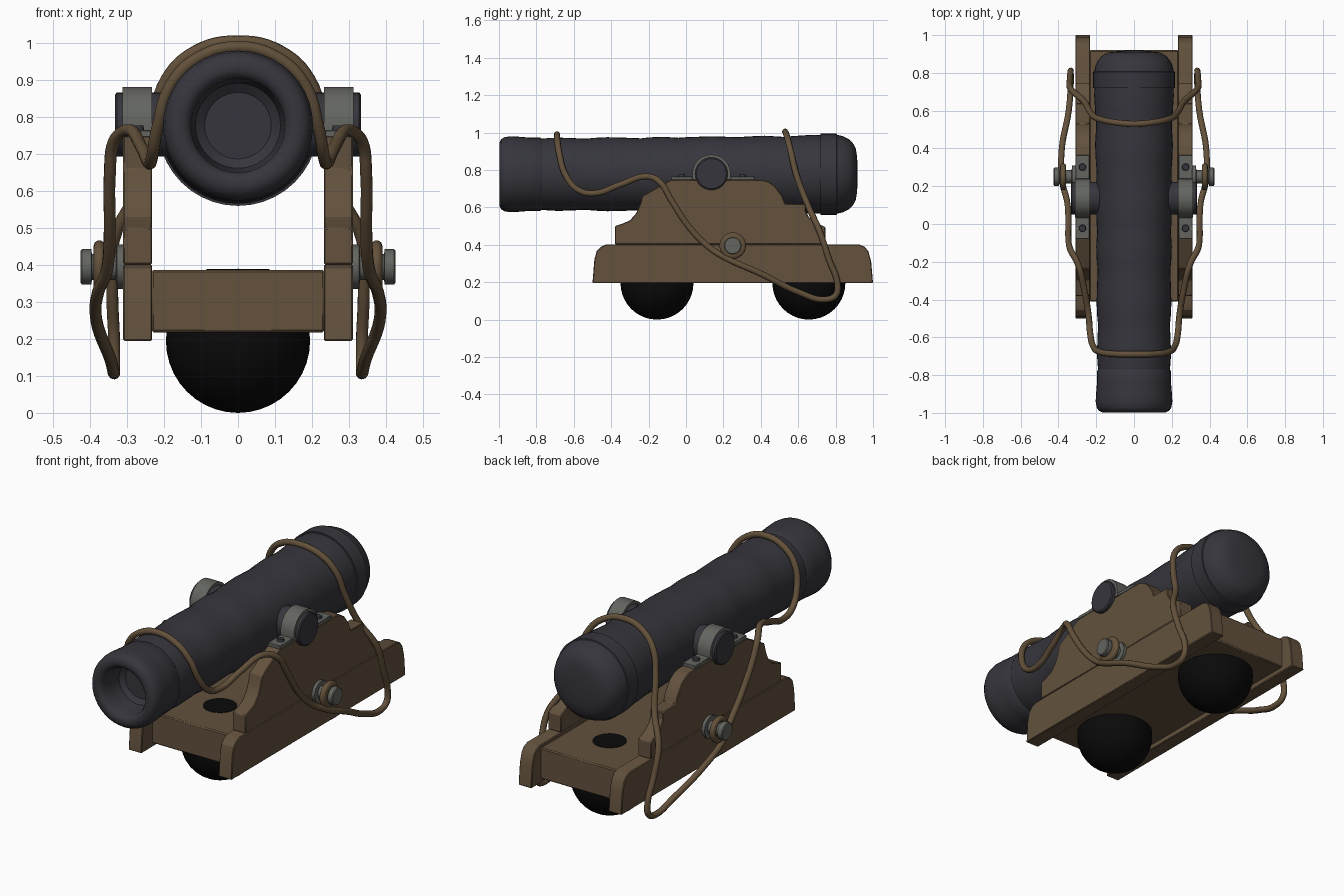
import bpy, bmesh, math
from mathutils import Matrix, Vector

if "Cube" in bpy.data.objects:
    bpy.data.objects.remove(bpy.data.objects["Cube"])


def material(name, col):
    m = bpy.data.materials.new(name)
    m.diffuse_color = (*col, 1)
    m.use_nodes = True
    m.node_tree.nodes["Principled BSDF"].inputs["Base Color"].default_value = m.diffuse_color
    return m


IRON = material("dark iron", (0.036, 0.036, 0.046))
WOOD = material("brown wood", (0.125, 0.083, 0.047))
ROPE = material("rope brown", (0.125, 0.082, 0.043))
STEEL = material("grey metal", (0.125, 0.13, 0.115))
BLACK = material("black", (0.003, 0.003, 0.003))


def finish(bm, name, mat, smooth=True, angle=35, bevel=0):
    bmesh.ops.recalc_face_normals(bm, faces=bm.faces[:])
    me = bpy.data.meshes.new(name)
    bm.to_mesh(me)
    bm.free()
    ob = bpy.data.objects.new(name, me)
    bpy.context.collection.objects.link(ob)
    me.materials.append(mat)
    if bevel:
        b = ob.modifiers.new("bevel", 'BEVEL')
        b.width, b.segments, b.limit_method = bevel, 1, 'ANGLE'
        b.angle_limit = math.radians(40)
    if smooth:
        bpy.ops.object.select_all(action='DESELECT')
        ob.select_set(True)
        bpy.context.view_layer.objects.active = ob
        bpy.ops.object.shade_smooth_by_angle(angle=math.radians(angle))
    return ob


def prism(name, yz, x0, x1, mat, bevel=0):
    """Extrude a side outline (y, z) from x0 to x1."""
    bm = bmesh.new()
    f = bm.faces.new([bm.verts.new((x0, y, z)) for y, z in yz])
    ext = bmesh.ops.extrude_face_region(bm, geom=[f])["geom"]
    bmesh.ops.translate(bm, vec=(x1 - x0, 0, 0),
                        verts=[v for v in ext if isinstance(v, bmesh.types.BMVert)])
    return finish(bm, name, mat, True, 25, bevel)


def lathe(name, profile, centre, axis, mat, n=32, angle=35):
    """Spin (distance along axis, radius) points around 'X' or 'Y' through centre."""
    bm = bmesh.new()
    rings = []
    for d, r in profile:
        ring = []
        for i in range(n):
            a = 2 * math.pi * i / n
            u, w = r * math.cos(a), r * math.sin(a)
            p = Vector((d, u, w)) if axis == 'X' else Vector((u, d, w))
            ring.append(bm.verts.new(p + Vector(centre)))
        rings.append(ring)
    for a, b in zip(rings, rings[1:]):
        for i in range(n):
            j = (i + 1) % n
            bm.faces.new((a[i], a[j], b[j], b[i]))
    bm.faces.new(rings[0])
    bm.faces.new(rings[-1])
    return finish(bm, name, mat, True, angle)


def box(y0, y1, z0, z1):
    return [(y0, z0), (y1, z0), (y1, z1), (y0, z1)]


# Barrel: bore, rounded muzzle, gently swelling tube, breech band, domed end
barrel = [(-0.84, 0.09), (-0.86, 0.115), (-0.92, 0.124), (-0.975, 0.127), (-0.99, 0.135),
          (-0.998, 0.15), (-0.997, 0.17), (-0.988, 0.187), (-0.97, 0.198), (-0.94, 0.203),
          (-0.90, 0.201), (-0.84, 0.196), (-0.78, 0.196), (-0.77, 0.19), (-0.73, 0.194),
          (-0.68, 0.196), (-0.60, 0.193), (-0.53, 0.19), (-0.50, 0.194), (-0.42, 0.198),
          (-0.34, 0.196), (-0.24, 0.192), (-0.20, 0.197), (-0.12, 0.2), (-0.04, 0.195),
          (0.0, 0.198), (0.14, 0.203), (0.28, 0.198), (0.33, 0.202), (0.42, 0.206),
          (0.52, 0.2), (0.60, 0.206), (0.68, 0.211), (0.72, 0.209), (0.72, 0.217),
          (0.805, 0.217), (0.807, 0.211), (0.84, 0.203), (0.87, 0.188), (0.89, 0.17),
          (0.907, 0.14), (0.914, 0.1), (0.918, 0.04)]
lathe("barrel", barrel, (0, 0, 0.777), 'Y', IRON, 40)

# Trunnion passing through the barrel
lathe("trunnion", [(-0.333, 0.08), (-0.328, 0.087), (0.328, 0.087), (0.333, 0.08)],
      (0, 0.136, 0.78), 'X', IRON)

# Carriage outlines
lower = [(-0.5, 0.195), (1.0, 0.195), (0.99, 0.31), (0.975, 0.365), (0.955, 0.39),
         (0.925, 0.402), (-0.425, 0.402), (-0.455, 0.39), (-0.478, 0.365), (-0.49, 0.32)]
upper = [(-0.38, 0.402), (0.745, 0.402), (0.745, 0.495), (0.69, 0.52), (0.655, 0.55),
         (0.64, 0.58), (0.64, 0.618), (0.53, 0.62), (0.515, 0.66), (0.475, 0.715),
         (0.44, 0.738), (0.41, 0.747), (-0.08, 0.747), (-0.14, 0.715), (-0.235, 0.66),
         (-0.245, 0.62), (-0.265, 0.57), (-0.3, 0.53), (-0.335, 0.515), (-0.38, 0.5)]

# Arched cap over the trunnion
arch = [(0.136 + 0.102 * math.cos(math.pi * i / 20), 0.78 + 0.102 * math.sin(math.pi * i / 20))
        for i in range(21)]
arch = [(0.238, 0.748)] + arch + [(0.034, 0.748)]

for s, side in ((1, "right"), (-1, "left")):
    prism(side + "_lower_cheek", lower, s * 0.232, s * 0.311, WOOD, 0.004)
    prism(side + "_upper_cheek", upper, s * 0.232, s * 0.311, WOOD, 0.004)
    prism(side + "_trunnion_cap", arch, s * 0.232, s * 0.313, STEEL)
    for k, (y0, y1) in enumerate(((-0.08, 0.034), (0.238, 0.365))):
        prism(f"{side}_cap_flange_{k}", box(y0, y1, 0.745, 0.765), s * 0.235, s * 0.311, STEEL, 0.003)
        bm = bmesh.new()
        bmesh.ops.create_cone(bm, cap_ends=True, segments=12, radius1=0.02, radius2=0.017, depth=0.014,
                              matrix=Matrix.Translation((s * 0.273, (y0 + y1) / 2, 0.77)))
        finish(bm, f"{side}_flange_bolt_{k}", IRON)
    # Side bolt holding the rope
    lathe(side + "_side_bolt",
          [(s * d, r) for d, r in ((0.305, 0.06), (0.328, 0.06), (0.33, 0.035), (0.395, 0.035),
                                   (0.397, 0.048), (0.422, 0.048), (0.426, 0.043))],
          (0, 0.25, 0.395), 'X', STEEL, 12)
    # Turn of rope round the bolt
    loop = [(s * 0.375 + 0.016 * math.cos(2 * math.pi * i / 10), 0.056 + 0.016 * math.sin(2 * math.pi * i / 10))
            for i in range(11)]
    lathe(side + "_rope_turn", loop, (0, 0.25, 0.395), 'X', ROPE, 24, 60)

# Bed between the cheeks
prism("bed", box(-0.41, 0.92, 0.218, 0.387), -0.235, 0.235, WOOD, 0.006)

# Ball rollers, their tops showing through the bed
for name, y in (("front_roller", -0.155), ("rear_roller", 0.657)):
    bm = bmesh.new()
    bmesh.ops.create_uvsphere(bm, u_segments=32, v_segments=20, radius=0.195,
                              matrix=Matrix.Translation((0, y, 0.195)))
    bmesh.ops.create_cone(bm, cap_ends=True, segments=24, radius1=0.085, radius2=0.085, depth=0.004,
                          matrix=Matrix.Translation((0, y, 0.387)))
    finish(bm, name, BLACK)

# Rope: right half from barrel top at the front to barrel top at the rear, then mirrored
half = [(0, -0.69, 0.99), (0.105, -0.688, 0.962), (0.18, -0.678, 0.89), (0.217, -0.645, 0.775),
        (0.232, -0.58, 0.695), (0.24, -0.49, 0.675), (0.262, -0.355, 0.72), (0.3, -0.205, 0.765),
        (0.335, -0.14, 0.735), (0.347, -0.08, 0.64), (0.347, 0.02, 0.49), (0.355, 0.125, 0.385),
        (0.378, 0.215, 0.328), (0.383, 0.39, 0.25), (0.345, 0.605, 0.145), (0.335, 0.74, 0.107),
        (0.335, 0.8, 0.13), (0.335, 0.81, 0.19), (0.34, 0.765, 0.32), (0.335, 0.715, 0.47),
        (0.265, 0.65, 0.615), (0.23, 0.59, 0.775), (0.195, 0.56, 0.9), (0.115, 0.54, 0.978),
        (0, 0.53, 1.005)]
pts = half + [(-x, y, z) for x, y, z in half[-2:0:-1]]
cu = bpy.data.curves.new("rope_path", 'CURVE')
cu.dimensions = '3D'
cu.bevel_depth, cu.bevel_resolution, cu.resolution_u = 0.0165, 3, 6
sp = cu.splines.new('BEZIER')
sp.bezier_points.add(len(pts) - 1)
sp.use_cyclic_u = True
for bp, p in zip(sp.bezier_points, pts):
    bp.co = p
    bp.handle_left_type = bp.handle_right_type = 'AUTO'
rope = bpy.data.objects.new("rope", cu)
bpy.context.collection.objects.link(rope)
cu.materials.append(ROPE)
bpy.ops.object.select_all(action='DESELECT')
rope.select_set(True)
bpy.context.view_layer.objects.active = rope
bpy.ops.object.convert(target='MESH')
bpy.ops.object.shade_smooth()
